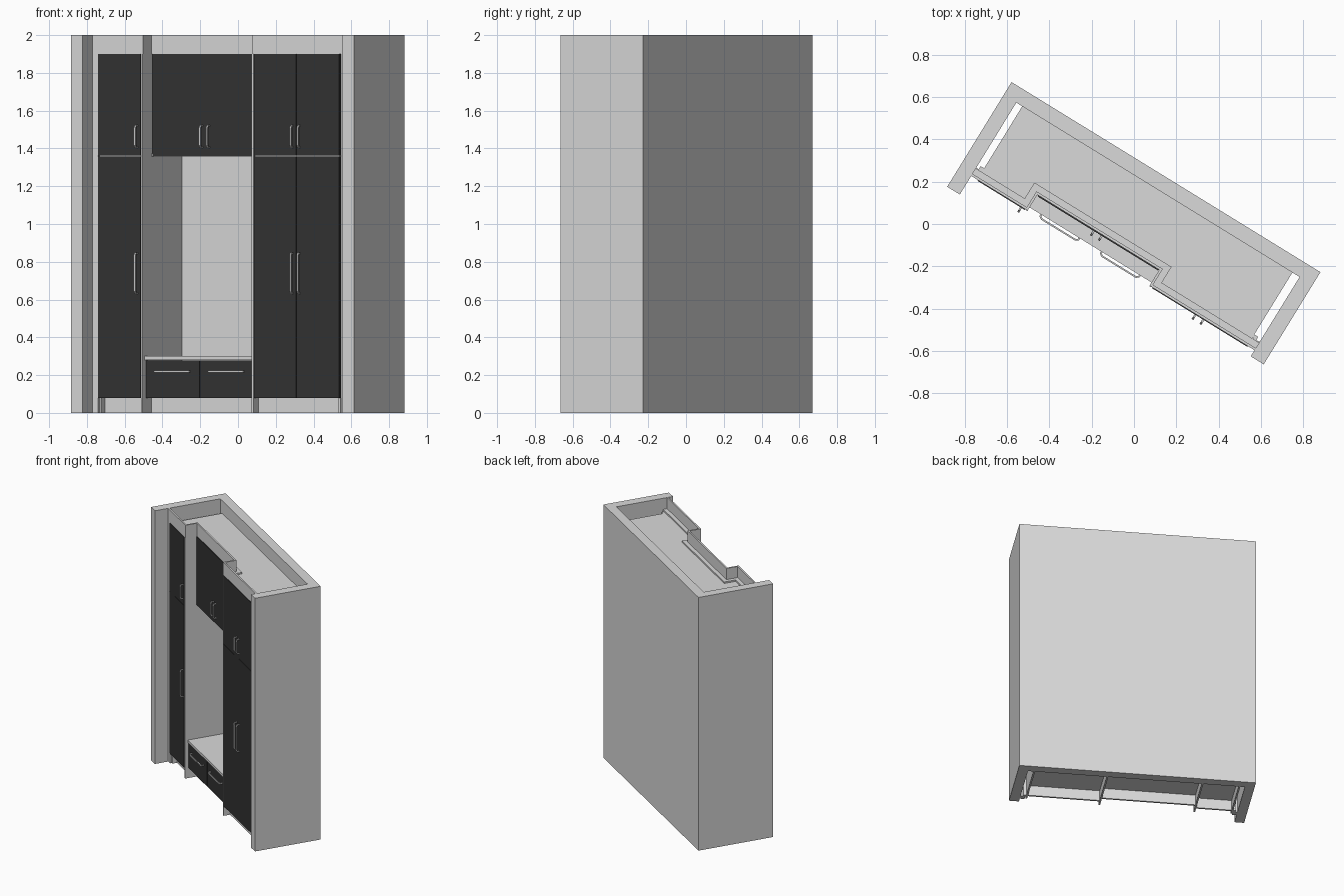
import bpy, bmesh, math

if "Cube" in bpy.data.objects:
    bpy.data.objects.remove(bpy.data.objects["Cube"])

ANGLE = math.radians(-31.6)      # whole unit is turned about z
ORIGIN = (-0.579, 0.671, 0.0)    # back left corner of the alcove


def material(name, r, g, b):
    m = bpy.data.materials.new(name)
    m.diffuse_color = (r, g, b, 1)
    m.use_nodes = True
    m.node_tree.nodes["Principled BSDF"].inputs["Base Color"].default_value = m.diffuse_color
    return m


GREY = material("light_grey", 0.7, 0.7, 0.7)
BLACK = material("charcoal", 0.033, 0.033, 0.033)
METAL = material("handle_metal", 0.6, 0.6, 0.6)


def prism(name, pts, a, b, mat, place):
    """Extrude outline pts from a to b; place maps (p, q, height) to (s, t, z)."""
    bm = bmesh.new()
    rings = [[], []]
    for ring, h in zip(rings, (a, b)):
        for p, q in pts:
            s, t, z = place(p, q, h)
            ring.append(bm.verts.new((s, -t, z)))
    lo, hi = rings
    bm.faces.new(lo)
    bm.faces.new(hi[::-1])
    n = len(pts)
    for i in range(n):
        j = (i + 1) % n
        bm.faces.new((lo[j], lo[i], hi[i], hi[j]))
    bmesh.ops.recalc_face_normals(bm, faces=bm.faces)
    me = bpy.data.meshes.new(name)
    bm.to_mesh(me)
    bm.free()
    me.materials.append(mat)
    ob = bpy.data.objects.new(name, me)
    ob.location = ORIGIN
    ob.rotation_euler = (0, 0, ANGLE)
    bpy.context.collection.objects.link(ob)
    return ob


def plan(name, pts, z0, z1, mat=GREY):
    return prism(name, pts, z0, z1, mat, lambda p, q, h: (p, q, h))


def box(name, s0, s1, t0, t1, z0, z1, mat=GREY):
    return plan(name, [(s0, t0), (s1, t0), (s1, t1), (s0, t1)], z0, z1, mat)


def handle(name, s, t, z, length, upright=True):
    """Bow handle: a U-shaped profile standing off the door front."""
    h, w, d, k = length / 2, 0.005, 0.026, 0.008
    pts = [(-h, 0), (-h, d * 0.6), (-h + 0.015, d), (h - 0.015, d), (h, d * 0.6), (h, 0),
           (h - k, 0), (h - k, d * 0.5), (h - 0.02, d - k), (-h + 0.02, d - k),
           (-h + k, d * 0.5), (-h + k, 0)]
    if upright:
        prism(name, pts, -w, w, METAL, lambda p, q, e: (s + e, t + q, z + p))
    else:
        prism(name, pts, -w, w, METAL, lambda p, q, e: (s + p, t + q, z + e))


# room walls around the alcove
plan("alcove_walls", [(0, 0), (1.715, 0), (1.715, 0.512), (1.643, 0.512), (1.643, 0.071),
                      (0.07, 0.071), (0.07, 0.581), (0, 0.581)], 0, 2)

T, TM, TB = 0.464, 0.378, 0.437   # carcass fronts: tall, middle, bench
L0, L1, R0, R1 = 0.103, 0.383, 1.060, 1.603
TH = 0.012
BASE, SPLIT, TOP = 0.08, 1.36, 1.90

# tall cabinets on both sides
for side, a, b in (("left", L0, L1), ("right", R0, R1)):
    inner_l = side == "left"
    box(side + "_outer_side", a if inner_l else b - TH, a + TH if inner_l else b, 0.071, T, 0, TOP)
    e = b - TH if inner_l else a
    box(side + "_end_panel", e, e + TH, 0.071, 0.48, 0, TOP)
    box(side + "_cabinet_back", a + TH, b - TH, 0.072, 0.082, BASE, TOP)
    for nm, z in (("floor", BASE), ("shelf", SPLIT - 0.008), ("top", TOP - 0.016)):
        box(f"{side}_cabinet_{nm}", a + TH, b - TH, 0.071, T, z, z + 0.016)
    box(side + "_toe_kick", a + TH, b - TH, 0.414, 0.428, 0, BASE)

# middle wall cabinet, niche and bench
box("niche_back", L1, R0, 0.072, 0.084, BASE, TOP)
box("upper_cabinet_floor", L1, R0, 0.084, 0.392, SPLIT - 0.002, SPLIT + 0.014)
box("upper_cabinet_top", L1, R0, 0.071, TM, TOP - 0.016, TOP)
box("bench_floor", L1, R0, 0.084, TB, BASE, BASE + 0.016)
box("bench_top", L1, R0, 0.084, 0.460, 0.28, 0.30)
box("bench_toe_kick", L1, R0, 0.376, 0.390, 0, BASE)

# filler strips between cabinets and walls
box("left_filler", 0.07, L0, 0.432, 0.478, 0, TOP)
box("right_filler", R1 + 0.006, 1.643, 0.432, 0.472, 0, TOP)
box("left_filler_cleat", 0.084, L0, 0.415, 0.432, 0, TOP)
box("right_filler_cleat", R1, 1.625, 0.415, 0.432, 0, TOP)


# stepped fascia above the cabinets, with a flat flange behind it
def stepped(o):
    return [(0.07, 0.478 - o), (L1 - o, 0.478 - o), (L1 - o, 0.390 - o),
            (R0 + o, 0.390 - o), (R0 + o, 0.478 - o), (1.643, 0.478 - o)]


plan("fascia", stepped(0) + stepped(0.012)[::-1], TOP, 2.0)
plan("fascia_flange", stepped(0.012) + stepped(0.042)[::-1], TOP, TOP + 0.012)

# doors: start, end, front plane, position of handle
G = 0.0015
tall = [("left", 0.106, 0.371, 0.349), ("right_a", 1.075, 1.339, 1.317),
        ("right_b", 1.339, 1.607, 1.361)]
for nm, a, b, hs in tall:
    box(nm + "_tall_door", a + G, b - G, T, 0.482, BASE, SPLIT - G, BLACK)
    box(nm + "_upper_door", a + G, b - G, T, 0.482, SPLIT + G, TOP, BLACK)
    handle(nm + "_tall_handle", hs, 0.482, 0.74, 0.22)
    handle(nm + "_upper_handle", hs, 0.482, 1.463, 0.12)
MID = 0.722
for nm, a, b, hs in (("a", 0.390, MID, MID - 0.022), ("b", MID, R0 - 0.003, MID + 0.022)):
    box("middle_door_" + nm, a + G / 2, b - G / 2, TM, 0.396, SPLIT, TOP, BLACK)
    handle("middle_handle_" + nm, hs, 0.396, 1.463, 0.12)

# bench drawers
for nm, a, b in (("a", 0.386, MID), ("b", MID, R0 - 0.003)):
    box("drawer_front_" + nm, a + G, b - G, TB, 0.455, BASE, 0.278, BLACK)
    handle("drawer_handle_" + nm, (a + b) / 2, 0.455, 0.22, 0.22, upright=False)
